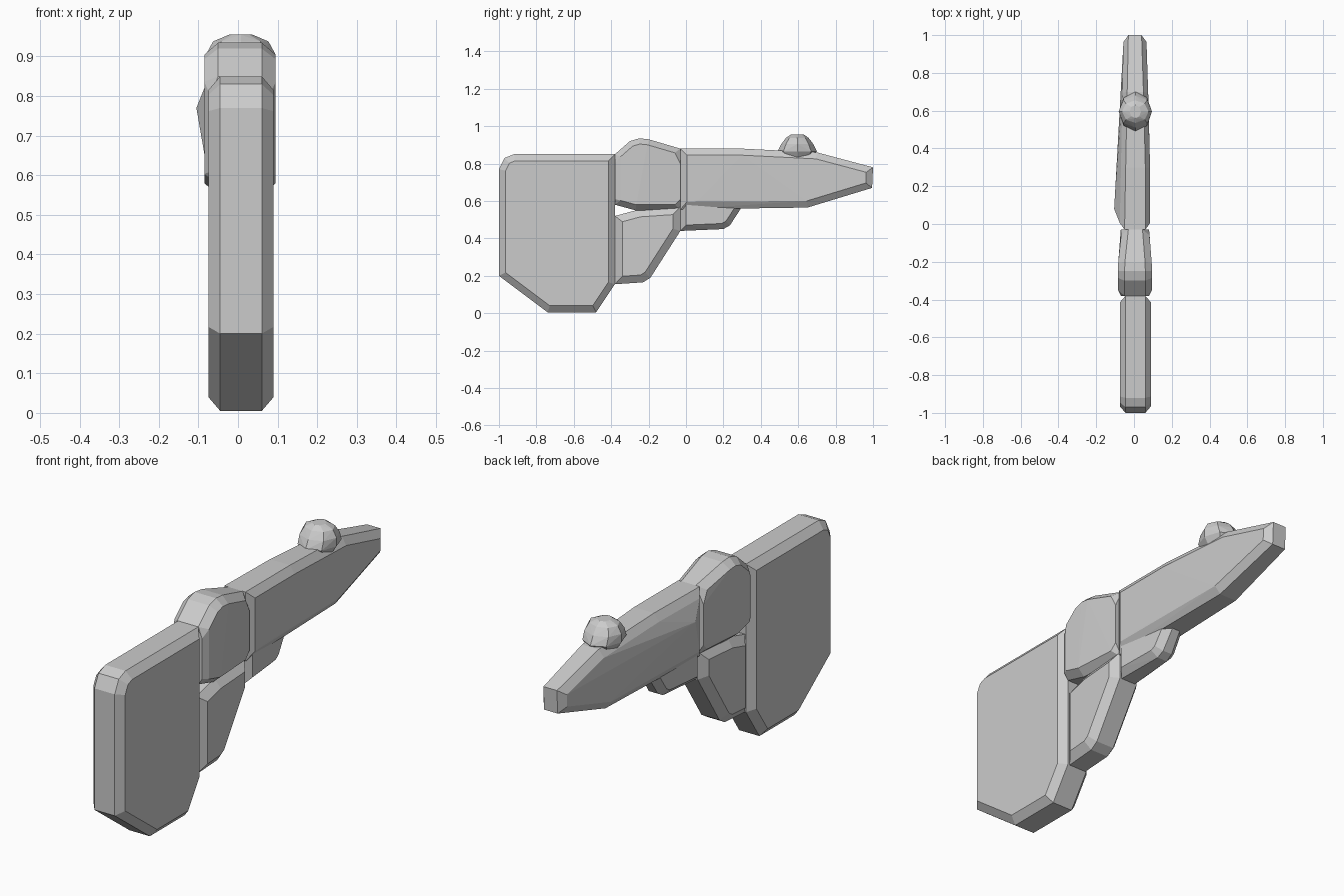
import bpy, bmesh, math
from mathutils import Vector

cube = bpy.data.objects.get("Cube")
if cube:
    bpy.data.objects.remove(cube, do_unlink=True)

grey = bpy.data.materials.new("plain grey")
grey.use_nodes = True
COLOUR = (0.6, 0.6, 0.6, 1)
grey.diffuse_color = COLOUR
grey.node_tree.nodes["Principled BSDF"].inputs["Base Color"].default_value = COLOUR


def hull(name, points):
    """Convex faceted solid around the points."""
    bm = bmesh.new()
    for p in points:
        bm.verts.new(p)
    res = bmesh.ops.convex_hull(bm, input=bm.verts[:])
    loose = {g for g in res["geom_interior"] + res["geom_unused"]
             if isinstance(g, bmesh.types.BMVert)}
    bmesh.ops.delete(bm, geom=list(loose), context="VERTS")
    bmesh.ops.dissolve_limit(bm, angle_limit=math.radians(1),
                             verts=bm.verts[:], edges=bm.edges[:])
    bmesh.ops.recalc_face_normals(bm, faces=bm.faces[:])
    mesh = bpy.data.meshes.new(name)
    bm.to_mesh(mesh)
    bm.free()
    mesh.materials.append(grey)
    obj = bpy.data.objects.new(name, mesh)
    bpy.context.collection.objects.link(obj)


def inset(profile, d):
    """Shift every edge of a counter-clockwise (y, z) profile inward by d."""
    out = []
    for i, p in enumerate(profile):
        p = Vector(p)
        a = (p - Vector(profile[i - 1])).normalized()
        b = (Vector(profile[(i + 1) % len(profile)]) - p).normalized()
        na, nb = Vector((-a.y, a.x)), Vector((-b.y, b.x))
        out.append(p + (na + nb) * d / (1 + na.dot(nb)))
    return out


def slab(name, profile, left, right, d=0.035, bevel=0.03, extra=()):
    """Chamfered slab; left and right give the side x for a depth y."""
    pts = list(extra)
    for ring, shrink in ((profile, bevel), (inset(profile, d), 0)):
        for y, z in ring:
            pts += [(right(y) + shrink, y, z), (left(y) - shrink, y, z)]
    hull(name, pts)


def flat(x):
    return lambda y: x


def ramp(y0, x0, y1, x1):
    return lambda y: x0 + (x1 - x0) * min(max((y - y0) / (y1 - y0), 0), 1)


# Broad stock with cut lower corners
slab("stock",
     [(-1, .2), (-.74, .005), (-.48, .005), (-.38, .155), (-.38, .85),
      (-.92, .85), (-.97, .83), (-1, .77)],
     flat(.09), flat(-.075))

# Raised receiver behind the barrel
slab("receiver",
     [(-.38, .58), (-.27, .55), (-.03, .55), (-.03, .88), (-.2, .93),
      (-.25, .935), (-.3, .92), (-.38, .85)],
     ramp(-.22, .095, -.03, .08), ramp(-.22, -.085, -.03, -.065), .03, .035,
     [(x, y, z) for x in (-.07, .08) for y in (-.38, -.03) for z in (.61, .8)])

# Slanted rear grip
slab("rear_grip",
     [(-.38, .155), (-.23, .165), (-.19, .19), (-.03, .44), (-.03, .57),
      (-.25, .555), (-.38, .52)],
     ramp(-.38, .08, -.03, .085), flat(-.07), .04, .03)

# Short guard under the barrel
slab("under_guard",
     [(-.03, .44), (.2, .45), (.235, .47), (.3, .57), (.28, .62), (-.03, .62)],
     ramp(0, .075, .3, .055), ramp(0, -.06, .3, -.045), .03, .03)

# Tapering barrel, fuller on its right flank
slab("barrel",
     [(-.03, .555), (.07, .57), (.65, .565), (.995, .67), (1, .78),
      (.7, .86), (.3, .88), (-.03, .88)],
     ramp(.4, .085, 1, .065), ramp(0, -.075, 1, -.055), .035, .025,
     [(-.105, .08, .77)])

# Rounded sight on top of the barrel
rings = [(.83, .065, .075), (.865, .088, .105), (.905, .088, .085),
         (.938, .07, .06), (.955, .03, .035)]
hull("sight", [(.007 + rx * math.cos(k * math.pi / 4),
                .595 + ry * math.sin(k * math.pi / 4), z)
               for z, rx, ry in rings for k in range(8)])
